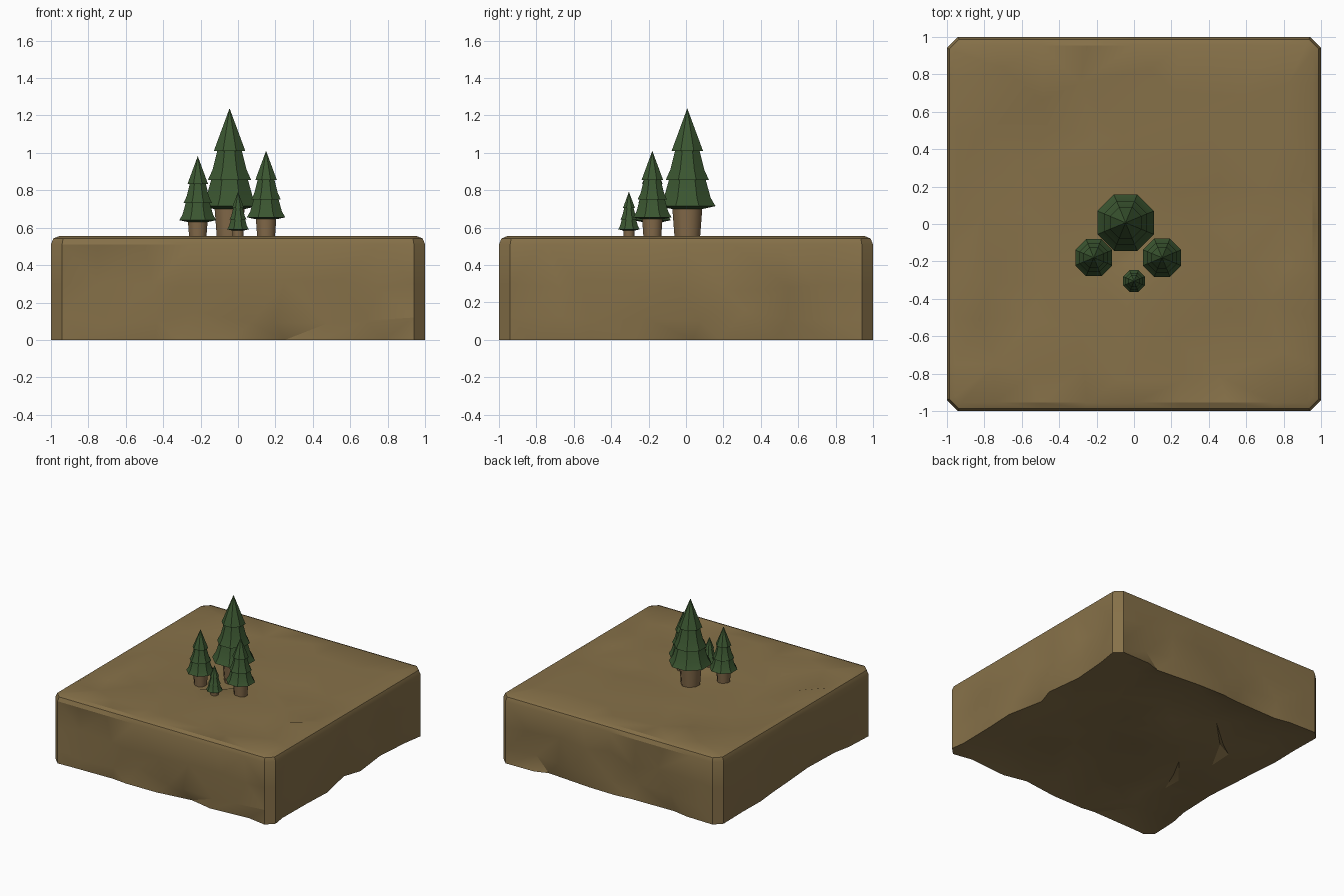
import bpy, bmesh, math, random
from mathutils import Vector

if "Cube" in bpy.data.objects:
    bpy.data.objects.remove(bpy.data.objects["Cube"])

random.seed(7)


def material(name, rgb):
    m = bpy.data.materials.new(name)
    m.diffuse_color = (*rgb, 1)
    m.use_nodes = True
    m.node_tree.nodes["Principled BSDF"].inputs["Base Color"].default_value = m.diffuse_color
    return m


ROCK = material("brown rock", (0.24, 0.165, 0.066))
LEAF = material("pine green", (0.043, 0.092, 0.03))
BARK = material("bark brown", (0.23, 0.145, 0.068))


def finish(name, bm, mat, angle):
    bmesh.ops.recalc_face_normals(bm, faces=bm.faces)
    mesh = bpy.data.meshes.new(name)
    bm.to_mesh(mesh)
    bm.free()
    mesh.materials.append(mat)
    ob = bpy.data.objects.new(name, mesh)
    bpy.context.collection.objects.link(ob)
    bpy.ops.object.select_all(action='DESELECT')
    ob.select_set(True)
    bpy.context.view_layer.objects.active = ob
    bpy.ops.object.shade_smooth_by_angle(angle=math.radians(angle))
    return ob


# Rock slab: box with chamfered corners and rounded top rim
H = 0.555
bm = bmesh.new()
bmesh.ops.create_cube(bm, size=2)
for v in bm.verts:
    v.co.z = (v.co.z + 1) / 2 * H
upright = [e for e in bm.edges if abs(e.verts[0].co.z - e.verts[1].co.z) > 0.1]
bmesh.ops.bevel(bm, geom=upright, offset=0.06, segments=1, affect='EDGES')
rim = [e for e in bm.edges if all(v.co.z > H - 0.01 for v in e.verts)]
bmesh.ops.bevel(bm, geom=rim, offset=0.045, segments=2, profile=0.5, affect='EDGES')

# Cut the slab into a grid of stones
def cut(co, no):
    bmesh.ops.bisect_plane(bm, geom=bm.verts[:] + bm.edges[:] + bm.faces[:],
                           plane_co=co, plane_no=no)


for i in range(-3, 4):
    cut((i * 0.25, 0, 0), (1, 0, 0))
    cut((0, i * 0.25, 0), (0, 1, 0))
for z in (0.12, 0.3):
    cut((0, 0, z), (0, 0, 1))

# Shift the stone corners sideways and press some of them inwards
def jit(a):
    return random.uniform(-a, a)


for v in bm.verts:
    x, y, z = v.co
    in_x, in_y = abs(x) < 0.9, abs(y) < 0.9
    press = 0.045 * random.random() ** 3
    if z > H - 0.001 and in_x and in_y:
        v.co += Vector((jit(0.09), jit(0.09), -press))
    elif z < 0.001 and in_x and in_y:
        v.co += Vector((jit(0.1), jit(0.1), 0.06 * random.random()))
    elif z < H - 0.06 and in_x != in_y:
        d = press if z > 0.05 else 0.07 * random.random() ** 2
        slide, rise = jit(0.08), jit(0.04) if z > 0.05 else 0
        if in_x:
            v.co += Vector((slide, -math.copysign(d, y), rise))
        else:
            v.co += Vector((-math.copysign(d, x), slide, rise))
bmesh.ops.triangulate(bm, faces=bm.faces[:], quad_method='SHORT_EDGE')
finish("rock_slab", bm, ROCK, 24)


# Octagonal solid from a (radius, height) profile
def lathe(name, profile, mat, pos, scale, angle):
    bm = bmesh.new()
    rings = []
    for r, z in profile:
        rings.append([bm.verts.new((
            pos[0] + scale * r * math.cos(math.pi * (k + 0.5) / 4),
            pos[1] + scale * r * math.sin(math.pi * (k + 0.5) / 4),
            pos[2] + scale * z)) for k in range(8)])
    for a, b in zip(rings, rings[1:]):
        for k in range(8):
            bm.faces.new((a[k], a[(k + 1) % 8], b[(k + 1) % 8], b[k]))
    bm.faces.new(rings[0])
    bm.faces.new(rings[-1])
    bmesh.ops.remove_doubles(bm, verts=bm.verts, dist=0.0005)
    return finish(name, bm, mat, angle)


# Three-tiered crown, measured from its lower rim
CROWN = [(0.09, 0.0), (0.163, 0.015), (0.135, 0.06), (0.105, 0.16), (0.125, 0.155),
         (0.098, 0.21), (0.07, 0.315), (0.091, 0.31), (0.055, 0.40), (0.0002, 0.538)]

TREES = [("tall", -0.045, 0.007, 0.70, 1.0),
         ("left", -0.215, -0.18, 0.63, 0.655),
         ("right", 0.15, -0.18, 0.645, 0.68),
         ("small", 0.0, -0.305, 0.585, 0.385)]

for name, x, y, z, s in TREES:
    lathe(name + "_tree_crown", CROWN, LEAF, (x, y, z), s, 35)
    lathe(name + "_tree_trunk", [(0.07, (0.5 - z) / s), (0.088, 0.02)],
          BARK, (x, y, z), s, 60)
